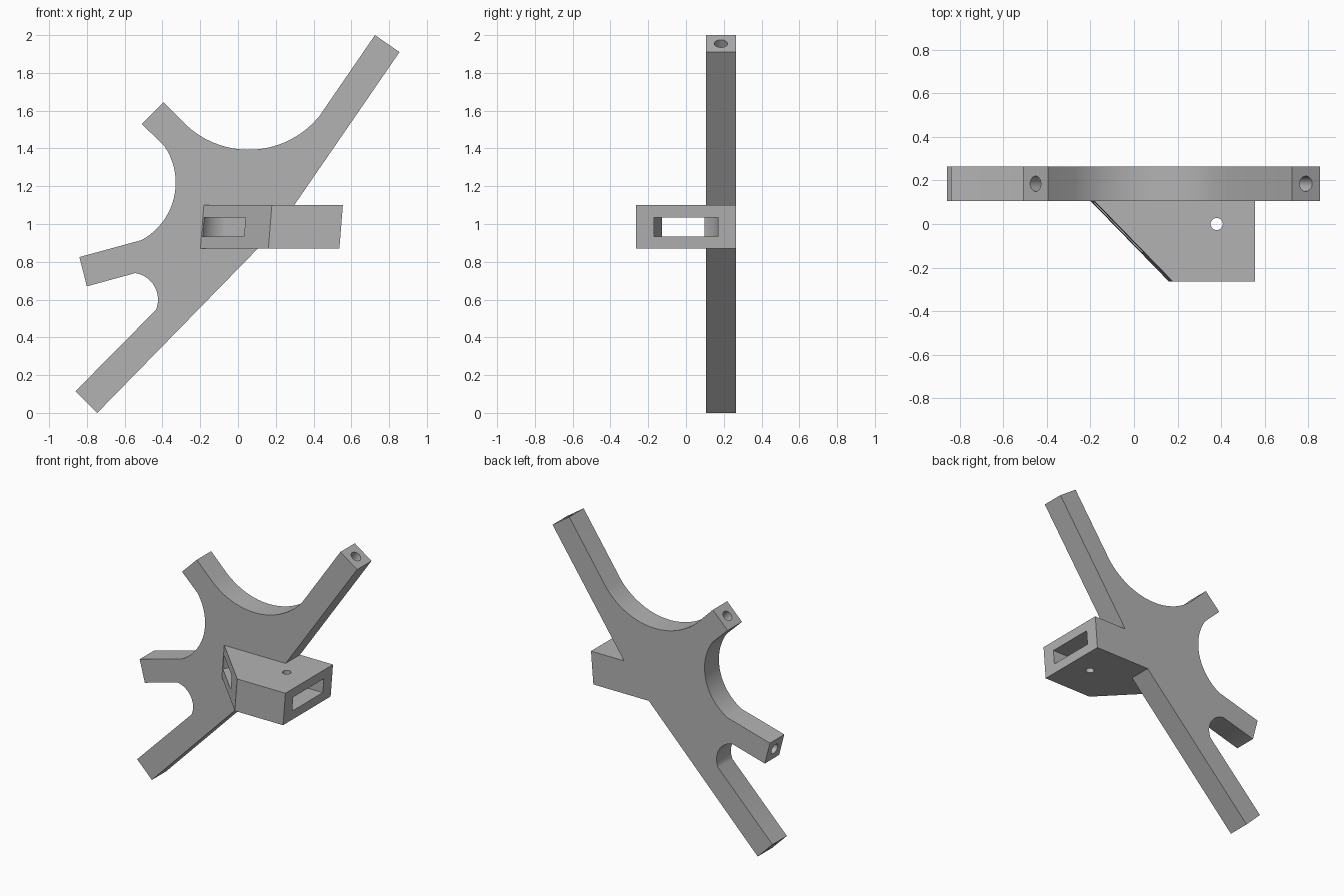
import bpy, bmesh, math
from mathutils import Vector, Matrix

cube = bpy.data.objects.get("Cube")
if cube:
    bpy.data.objects.remove(cube, do_unlink=True)

grey = bpy.data.materials.new("light_grey")
grey.use_nodes = True
COLOUR = (0.45, 0.45, 0.45, 1)
grey.diffuse_color = COLOUR
grey.node_tree.nodes["Principled BSDF"].inputs["Base Color"].default_value = COLOUR

FRONT, BACK = 0.105, 0.265
MID = (FRONT + BACK) / 2


def finish(name, bm):
    bmesh.ops.recalc_face_normals(bm, faces=bm.faces)
    mesh = bpy.data.meshes.new(name)
    bm.to_mesh(mesh)
    bm.free()
    mesh.materials.append(grey)
    obj = bpy.data.objects.new(name, mesh)
    bpy.context.collection.objects.link(obj)
    return obj


def prism(name, points, offset):
    """Extrude a flat outline of 3D points by an offset vector."""
    bm = bmesh.new()
    face = bm.faces.new([bm.verts.new(p) for p in points])
    new = bmesh.ops.extrude_face_region(bm, geom=[face])["geom"]
    verts = [v for v in new if isinstance(v, bmesh.types.BMVert)]
    bmesh.ops.translate(bm, verts=verts, vec=offset)
    return finish(name, bm)


def rod(name, centre, direction, radius, length):
    bm = bmesh.new()
    turn = Vector(direction).to_track_quat('Z', 'Y').to_matrix().to_4x4()
    bmesh.ops.create_cone(bm, cap_ends=True, segments=32, radius1=radius,
                          radius2=radius, depth=length,
                          matrix=Matrix.Translation(centre) @ turn)
    return finish(name, bm)


def arc(a, b, c, steps=20):
    """Points on the circle from a through b to c."""
    (ax, ay), (bx, by), (cx, cy) = a, b, c
    d = 2 * (ax * (by - cy) + bx * (cy - ay) + cx * (ay - by))
    sa, sb, sc = (x * x + y * y for x, y in (a, b, c))
    ux = (sa * (by - cy) + sb * (cy - ay) + sc * (ay - by)) / d
    uy = (sa * (cx - bx) + sb * (ax - cx) + sc * (bx - ax)) / d
    r = math.hypot(ax - ux, ay - uy)
    t0, tb, t1 = (math.atan2(y - uy, x - ux) for x, y in (a, b, c))
    sweep, part = (t1 - t0) % math.tau, (tb - t0) % math.tau
    if part > sweep:
        sweep -= math.tau
    return [(ux + r * math.cos(t0 + sweep * i / steps),
             uy + r * math.sin(t0 + sweep * i / steps)) for i in range(steps + 1)]


def combine(obj, other, operation):
    mod = obj.modifiers.new(operation, 'BOOLEAN')
    mod.operation, mod.solver, mod.object = operation, 'EXACT', other
    bpy.context.view_layer.objects.active = obj
    bpy.ops.object.modifier_apply(modifier=mod.name)
    bpy.data.objects.remove(other, do_unlink=True)


# Four-armed plate with scooped edges between the arms
ends = [((-0.745, 0), (-0.86, 0.115)),
        ((-0.80, 0.67), (-0.84, 0.825)),
        ((-0.51, 1.53), (-0.395, 1.645)),
        ((0.725, 2.0), (0.855, 1.91))]
scoops = [arc((-0.435, 0.545), (-0.465, 0.70), (-0.545, 0.74)),
          arc((-0.51, 0.915), (-0.33, 1.217), (-0.39, 1.413)),
          arc((-0.27, 1.52), (0.055, 1.393), (0.43, 1.57))]
outline = [(0.222, 0.99)]
for i, end in enumerate(ends):
    outline += end
    if i < len(scoops):
        outline += scoops[i]
bracket = prism("armed_bracket", [(x, FRONT, z) for x, z in outline],
                (0, BACK - FRONT, 0))


def sheared(name, points, z0, z1):
    """Upright prism leaning slightly along x."""
    lean = 0.08
    return prism(name, [(x + lean * (z0 - 0.985), y, z0) for x, y in points],
                 (lean * (z1 - z0), 0, z1 - z0))


# Side block with a slanted front corner
block = sheared("side_block", [(0.546, -0.265), (0.546, BACK), (-0.1, BACK),
                               (-0.19, FRONT), (0.17, -0.265)], 0.87, 1.1)
combine(bracket, block, 'UNION')

# Flat slot through the block, curving out of the plate
bend = arc((-0.07, 0.17), (-0.14, 0.145), (-0.185, 0.095), 10)
slot = sheared("slot_cutter", [(0.7, -0.17), (0.14, -0.17), (0.03, -0.125),
                               (-0.3, -0.12), (-0.3, 0.095)]
               + bend[::-1] + [(0.7, 0.17)], 0.935, 1.035)
combine(bracket, slot, 'DIFFERENCE')

# Pin hole through the block
combine(bracket, rod("pin_cutter", (0.38, 0, 1), (0, 0, 1), 0.028, 0.6), 'DIFFERENCE')

# Blind bore in each arm end
for a, b in ends:
    inward = Vector((b[1] - a[1], 0, a[0] - b[0])).normalized()
    centre = Vector(((a[0] + b[0]) / 2, MID, (a[1] + b[1]) / 2))
    combine(bracket, rod("bore_cutter", centre + inward * 0.1, inward, 0.035, 0.3),
            'DIFFERENCE')

bpy.ops.object.select_all(action='DESELECT')
bracket.select_set(True)
bpy.context.view_layer.objects.active = bracket
bpy.ops.object.shade_smooth_by_angle(angle=math.radians(30))
